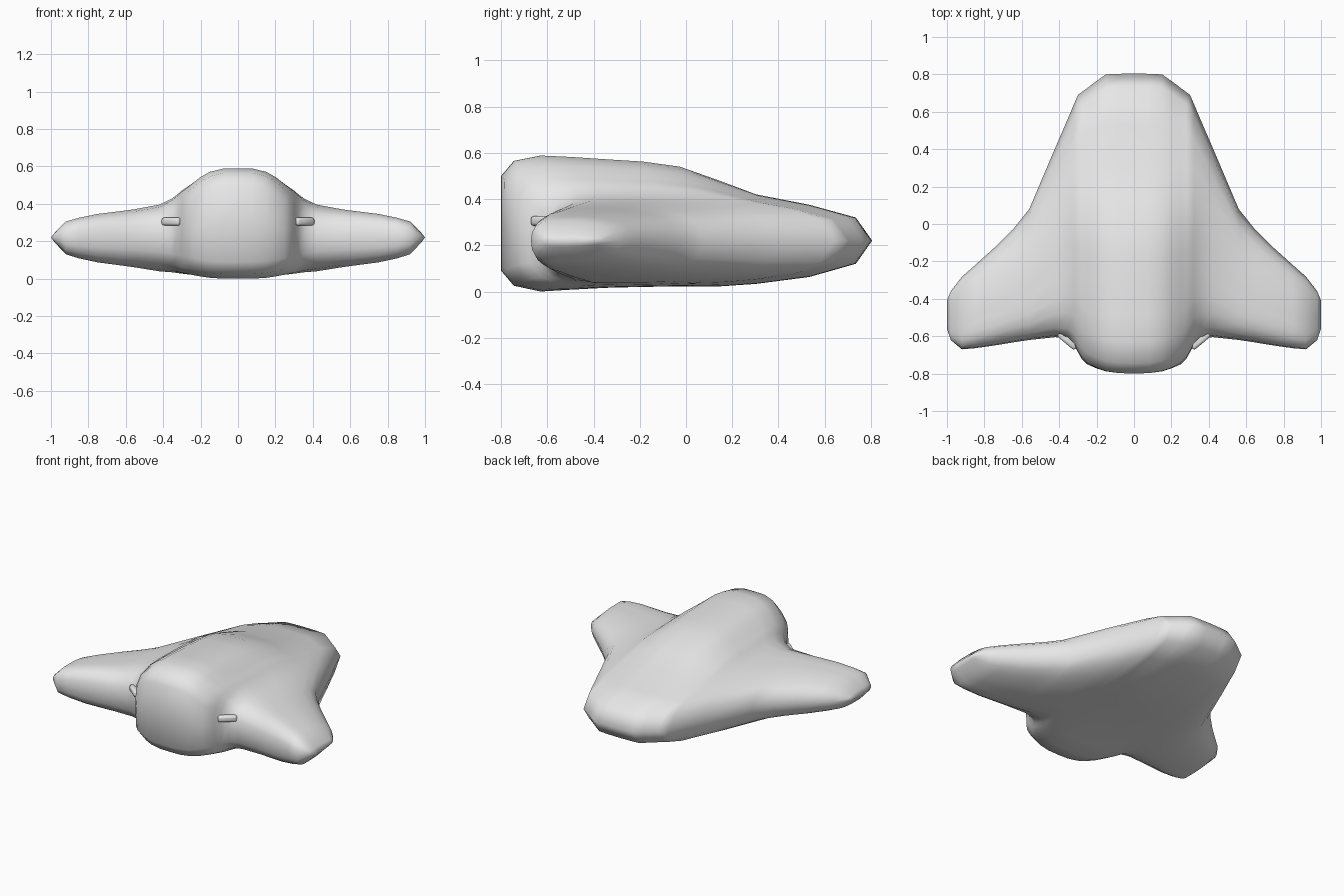
import bpy, bmesh, math

if "Cube" in bpy.data.objects:
    bpy.data.objects.remove(bpy.data.objects["Cube"])

grey = bpy.data.materials.new("plain_grey")
grey.diffuse_color = (0.8, 0.8, 0.8, 1)
grey.use_nodes = True
grey.node_tree.nodes["Principled BSDF"].inputs["Base Color"].default_value = grey.diffuse_color

# Centre-line profile: y, top z, bottom z
BODY = [(-.80, .50, .09), (-.745, .565, .025), (-.63, .588, 0), (-.50, .582, .008),
        (-.35, .572, .016), (-.19, .562, .02), (-.03, .54, .022), (.14, .48, .022),
        (.30, .42, .033), (.53, .375, .063), (.73, .32, .12)]
# Wing profile: fraction of chord, fraction of half thickness
WING = [(.01, .42), (.05, .74), (.12, .92), (.20, 1), (.30, 1), (.42, 1),
        (.53, .98), (.64, .92), (.75, .84), (.86, .70), (.95, .48)]
# Spanwise stations: x, front y, rear y, body blend, wing thickness
STATIONS = [(0, -.80, .805, 1, 1), (.08, -.797, .803, 1, 1), (.15, -.788, .80, .92, 1),
            (.20, -.772, .765, .79, 1), (.25, -.75, .727, .60, 1), (.28, -.72, .705, .49, 1),
            (.30, -.685, .69, .42, 1), (.32, -.645, .643, .33, 1), (.355, -.613, .56, .19, 1),
            (.42, -.605, .41, .03, 1), (.56, -.62, .08, 0, .88), (.64, -.632, -.02, 0, .82),
            (.75, -.65, -.13, 0, .74), (.85, -.664, -.22, 0, .62), (.92, -.67, -.282, 0, .50),
            (.98, -.62, -.36, 0, .15), (1.0, -.56, -.41, 0, 0)]
MID = .22


def section(x, front, rear, blend, thick):
    """Closed cross-section in the y-z plane at one span position."""
    top, low = [], []
    for (y, zt, zb), (s, k) in zip(BODY, WING):
        f = blend * (y + .8) / 1.6 + (1 - blend) * s
        yy = front + f * (rear - front)
        top.append((x, yy, blend * zt + (1 - blend) * (MID + .17 * k * thick)))
        low.append((x, yy, blend * zb + (1 - blend) * (MID - .18 * k * thick)))
    nose = (x, front, MID + .08 * blend)
    tail = (x, rear, MID)
    return [nose] + top + [tail] + low[::-1]


def finish(bm, name):
    bmesh.ops.remove_doubles(bm, verts=bm.verts, dist=1e-5)
    bmesh.ops.recalc_face_normals(bm, faces=bm.faces)
    for f in bm.faces:
        f.smooth = True
    me = bpy.data.meshes.new(name)
    bm.to_mesh(me)
    bm.free()
    me.materials.append(grey)
    ob = bpy.data.objects.new(name, me)
    bpy.context.collection.objects.link(ob)
    return ob


# Blended body and wings: one loft from tip to tip
bm = bmesh.new()
span = [(-s[0],) + s[1:] for s in STATIONS[:0:-1]] + STATIONS
rings = [[bm.verts.new(p) for p in section(*s)] for s in span]
for a, b in zip(rings, rings[1:]):
    n = len(a)
    for i in range(n):
        j = (i + 1) % n
        bm.faces.new((a[i], a[j], b[j], b[i]))
finish(bm, "body_and_wings")

# Small rounded pegs in the corners between nose and wings
for side, label in ((-1, "left"), (1, "right")):
    bm = bmesh.new()
    bmesh.ops.create_cube(bm, size=1)
    bmesh.ops.scale(bm, vec=(.12, .04, .042), verts=bm.verts)
    bmesh.ops.bevel(bm, geom=bm.edges[:], offset=.012, segments=2, profile=.5, affect='EDGES')
    ob = finish(bm, label + "_peg")
    ob.location = (side * .354, -.622, .305)
    ob.rotation_euler = (0, 0, side * math.radians(40))
